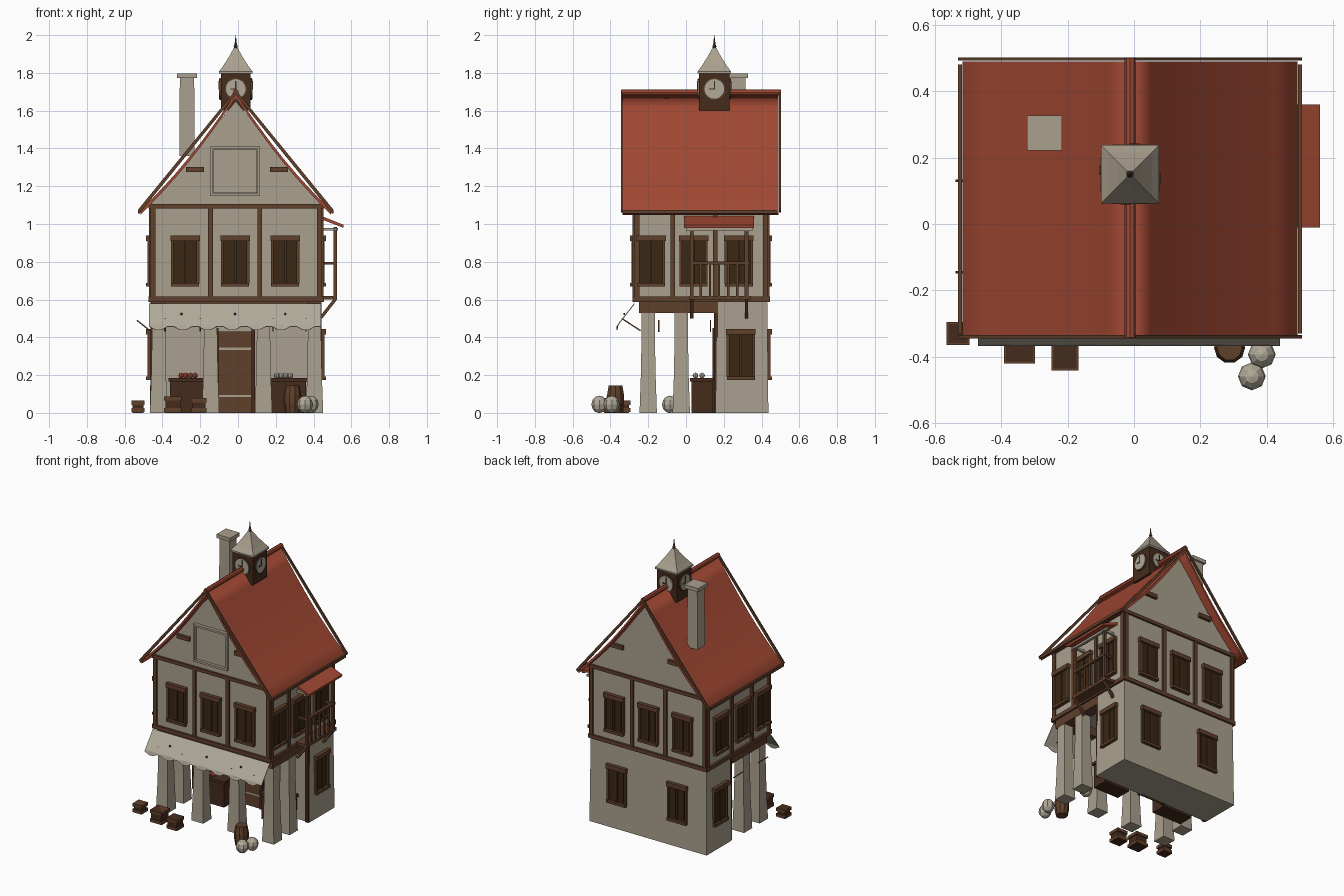
import bpy, bmesh, math
from mathutils import Vector, Matrix

if "Cube" in bpy.data.objects:
    bpy.data.objects.remove(bpy.data.objects["Cube"])

CX = -0.012  # centre line of the house


def material(name, col):
    m = bpy.data.materials.new(name)
    m.diffuse_color = (*col, 1)
    m.use_nodes = True
    m.node_tree.nodes["Principled BSDF"].inputs["Base Color"].default_value = m.diffuse_color
    return m


PLASTER = material("plaster", (0.40, 0.35, 0.27))
RED = material("red_tile", (0.36, 0.065, 0.033))
WOOD = material("wood", (0.115, 0.050, 0.024))
DARK = material("dark_wood", (0.060, 0.024, 0.012))
PANE = material("dark_pane", (0.042, 0.020, 0.006))
CLOTH = material("cloth", (0.44, 0.40, 0.32))


def finish(name, bm, mat, M=None, smooth=False):
    bmesh.ops.recalc_face_normals(bm, faces=bm.faces)
    me = bpy.data.meshes.new(name)
    bm.to_mesh(me)
    bm.free()
    if M is not None:
        me.transform(M)
    me.materials.append(mat)
    if smooth:
        me.polygons.foreach_set("use_smooth", [True] * len(me.polygons))
    ob = bpy.data.objects.new(name, me)
    bpy.context.collection.objects.link(ob)
    return ob


def loft(name, rings, mat, M=None, smooth=False):
    """Join equal-length rings of points and cap both ends."""
    bm = bmesh.new()
    vs = [[bm.verts.new(p) for p in r] for r in rings]
    n = len(rings[0])
    for a, b in zip(vs, vs[1:]):
        for i in range(n):
            bm.faces.new((a[i], a[(i + 1) % n], b[(i + 1) % n], b[i]))
    bm.faces.new(vs[0])
    bm.faces.new(vs[-1])
    return finish(name, bm, mat, M, smooth)


def rect(x0, x1, y0, y1, z):
    return [(x0, y0, z), (x1, y0, z), (x1, y1, z), (x0, y1, z)]


def box(name, x0, x1, y0, y1, z0, z1, mat, M=None, flare=0):
    f = flare
    return loft(name, [rect(x0 - f, x1 + f, y0 - f, y1 + f, z0), rect(x0, x1, y0, y1, z1)], mat, M)


def extrude_y(name, pts, y0, y1, mat, smooth=False):
    return loft(name, [[(x, y, z) for x, z in pts] for y in (y0, y1)], mat, None, smooth)


def turned(name, prof, n, mat, at=(0, 0, 0), rot=0, M=None, smooth=False):
    rings = [[(r * math.cos(rot + 2 * math.pi * i / n), r * math.sin(rot + 2 * math.pi * i / n), z)
              for i in range(n)] for r, z in prof]
    T = Matrix.Translation(at)
    return loft(name, rings, mat, M @ T if M else T, smooth)


def rod(name, a, b, r, mat, n=4):
    a, b = Vector(a), Vector(b)
    q = (b - a).to_track_quat('Z', 'Y').to_matrix().to_4x4()
    return turned(name, [(r, 0), (r, (b - a).length)], n, mat, rot=math.pi / 4,
                  M=Matrix.Translation(a) @ q)


def ball(name, at, r, mat, sz=1.0):
    bm = bmesh.new()
    bmesh.ops.create_uvsphere(bm, u_segments=8, v_segments=6, radius=r)
    return finish(name, bm, mat, Matrix.Translation(at) @ Matrix.Diagonal((1, 1, sz, 1)))


def side(x, y, deg):
    """Wall frame: local x runs along the wall, local -y points outward."""
    return Matrix.Translation((x, y, 0)) @ Matrix.Rotation(math.radians(deg), 4, 'Z')


def window(M, u, z):
    W = M @ Matrix.Translation((u, 0, z))
    box("window_pane", -0.062, 0.062, -0.008, 0.005, -0.12, 0.11, PANE, W)
    box("window_header", -0.078, 0.078, -0.026, 0, 0.105, 0.135, WOOD, W)
    box("window_sill", -0.074, 0.074, -0.026, 0, -0.135, -0.117, WOOD, W)
    for s in (-1, 1):
        box("window_jamb", s * 0.068 - 0.007, s * 0.068 + 0.007, -0.018, 0, -0.12, 0.11, WOOD, W)
        box("window_shutter", s * 0.032 - 0.022, s * 0.032 + 0.022, -0.013, 0, -0.11, 0.1, PANE, W)
    box("window_mullion", -0.006, 0.006, -0.017, 0, -0.12, 0.11, DARK, W)


# Walls
box("ground_floor", -0.46, 0.44, 0.165, 0.43, 0, 0.6, PLASTER, flare=0.006)
box("upper_floor", -0.46, 0.44, -0.27, 0.43, 0.59, 1.1, PLASTER)
extrude_y("gable", [(-0.46, 1.09), (0.44, 1.09), (0.44, 1.105), (CX, 1.65), (-0.46, 1.105)],
          -0.27, 0.43, PLASTER)

# Timber framing and windows on the four sides
FRONT, BACK = side(0, -0.27, 0), side(0, 0.43, 180)
RIGHT, LEFT = side(0.44, 0, 90), side(-0.46, 0, -90)
XP, XW = (-0.45, -0.145, 0.115, 0.43), (-0.28, -0.015, 0.25)
YP, YW = (-0.26, -0.07, 0.155, 0.42), (-0.185, 0.04, 0.28)
for M, s, posts, wins, lo, hi in ((FRONT, 1, XP, XW, -0.47, 0.45), (BACK, -1, XP, XW, -0.47, 0.45),
                                  (RIGHT, 1, YP, YW, -0.28, 0.44), (LEFT, -1, YP, YW, -0.28, 0.44)):
    a, b = sorted((s * lo, s * hi))
    box("lower_beam", a, b, -0.014, 0.01, 0.588, 0.615, WOOD, M)
    box("upper_beam", a, b, -0.014, 0.01, 1.083, 1.106, WOOD, M)
    for p in posts:
        box("timber_post", s * p - 0.013, s * p + 0.013, -0.012, 0.01, 0.61, 1.09, WOOD, M)
    for w in wins:
        window(M, s * w, 0.805)
window(RIGHT, 0.29, 0.31)
window(LEFT, -0.29, 0.31)
for x in (-0.24, 0.23):
    window(BACK, -x, 0.31)
for M in (FRONT, BACK):
    for x in (-0.228, 0.218):
        box("gable_peg", x - 0.048, x + 0.048, -0.02, 0, 1.275, 1.303, WOOD, M)

# Attic hatch
box("hatch_panel", -0.13, 0.10, -0.008, 0, 1.165, 1.395, PLASTER, FRONT)
for x in (-0.14, 0.11):
    box("hatch_side", x - 0.007, x + 0.007, -0.022, 0, 1.148, 1.41, PLASTER, FRONT)
for z in (1.155, 1.403):
    box("hatch_rail", -0.14, 0.11, -0.022, 0, z - 0.007, z + 0.007, PLASTER, FRONT)

# Roof: two sagging slopes, ridge, barge boards, eave boards
for s in (-1, 1):
    top = []
    for i in range(9):
        t = i / 8
        top.append((CX + s * 0.505 * t, 1.69 - 0.62 * t - 0.034 * math.sin(math.pi * t)))
    under = [(x, z - 0.022) for x, z in reversed(top)]
    slope = extrude_y("roof_slope", top + under, -0.335, 0.49, RED)
    for p in slope.data.polygons:
        p.use_smooth = abs(p.normal.y) < 0.5
    eave = CX + s * 0.512
    for y in (-0.345, 0.492):
        extrude_y("barge_board", [(CX, 1.71), (eave + s * 0.006, 1.075), (eave - s * 0.006, 1.06), (CX, 1.685)],
                  y, y + 0.01, WOOD)
    box("eave_board", eave - 0.006, eave + 0.006, -0.33, 0.48, 1.055, 1.075, WOOD)
rod("ridge_cap", (CX, -0.342, 1.697), (CX, 0.5, 1.697), 0.016, RED, 8)

# Chimney
box("chimney", -0.308, -0.232, 0.235, 0.315, 1.36, 1.775, PLASTER, flare=0.003)
box("chimney_cap", -0.323, -0.217, 0.222, 0.327, 1.772, 1.798, PLASTER)

# Clock tower
TY = 0.15
box("tower", CX - 0.078, CX + 0.078, TY - 0.08, TY + 0.08, 1.6, 1.8, DARK)
for k in range(4):
    M = Matrix.Translation((CX, TY, 1.715)) @ Matrix.Rotation(k * math.pi / 2, 4, 'Z')
    F = M @ Matrix.Translation((0, -0.079, 0)) @ Matrix.Rotation(math.pi / 2, 4, 'X')
    turned("clock_rim", [(0.058, 0), (0.058, 0.006)], 20, WOOD, M=F)
    turned("clock_face", [(0.052, 0), (0.052, 0.010)], 20, CLOTH, M=F)
    box("minute_hand", -0.003, 0.003, -0.092, -0.088, -0.004, 0.042, DARK, M)
    box("hour_hand", -0.028, 0.003, -0.092, -0.088, -0.004, 0.003, DARK, M)
R2 = math.sqrt(2)
turned("tower_roof", [(h * R2, z) for h, z in ((0.088, 1.797), (0.088, 1.808), (0.066, 1.838),
                                               (0.036, 1.885), (0.010, 1.932))],
       4, PLASTER, (CX, TY, 0), math.pi / 4)
turned("spire", [(0.006, 1.925), (0.011, 1.94), (0.006, 1.952), (0.001, 2.0)], 8, WOOD, (CX, TY, 0))

# Pillars and floor beams
for x in (-0.42, -0.145, 0.135, 0.405):
    ys = (-0.2, -0.025) if abs(x) > 0.3 else (-0.2,)
    for y in ys:
        loft("pillar", [rect(x - w, x + w, y - w, y + w, z)
                        for w, z in ((0.046, 0), (0.039, 0.2), (0.035, 0.42), (0.035, 0.59))], PLASTER)
for x in (-0.42, 0.405):
    box("side_beam", x - 0.037, x + 0.037, -0.25, 0.17, 0.53, 0.588, WOOD)
box("front_beam", -0.45, 0.43, -0.238, -0.165, 0.53, 0.588, WOOD)

# Front awning with ragged hem, pins and stays
bm = bmesh.new()
cols = []
for i in range(29):
    x = -0.47 + 0.91 * i / 28
    hem = 0.44 if i % 4 in (1, 2) else 0.458
    cols.append([bm.verts.new(p) for p in ((x, -0.275, 0.58), (x, -0.362, 0.468), (x, -0.368, hem))])
for a, b in zip(cols, cols[1:]):
    for j in (0, 1):
        bm.faces.new((a[j], a[j + 1], b[j + 1], b[j]))
awning = finish("awning", bm, CLOTH)
awning.modifiers.new("thickness", 'SOLIDIFY').thickness = 0.005
for x in (-0.3, -0.015, 0.25):
    box("awning_pin", x - 0.005, x + 0.005, -0.33, -0.322, 0.518, 0.528, DARK)
for x in (-0.385, -0.2, 0.185, 0.36):
    rod("awning_stay", (x, -0.34, 0.5), (x, -0.24, 0.435), 0.005, WOOD)
for y in (-0.145, 0.13):
    rod("side_stay", (-0.535, y, 0.49), (-0.46, y, 0.43), 0.005, WOOD)

# Balcony
box("balcony_floor", 0.44, 0.525, 0.015, 0.345, 0.6, 0.62, WOOD)
extrude_y("balcony_roof", [(0.44, 1.025), (0.44, 1.043), (0.56, 0.995), (0.558, 0.98)], -0.01, 0.36, RED)
box("balcony_header", 0.508, 0.525, 0.0, 0.355, 0.965, 0.98, PLASTER)
for y in (0.03, 0.32):
    box("balcony_post", 0.506, 0.524, y - 0.01, y + 0.01, 0.62, 0.985, WOOD)
    box("balcony_tie", 0.44, 0.53, y - 0.008, y + 0.008, 0.965, 0.98, PLASTER)
    box("balcony_side_rail", 0.44, 0.52, y - 0.008, y + 0.008, 0.785, 0.8, WOOD)
    rod("balcony_brace", (0.518, y, 0.605), (0.44, y, 0.505), 0.012, WOOD)
box("balcony_rail", 0.505, 0.525, 0.02, 0.335, 0.785, 0.802, WOOD)
for i in range(5):
    y = 0.078 + 0.0485 * i
    box("baluster", 0.51, 0.52, y - 0.006, y + 0.006, 0.62, 0.79, WOOD)

# Door and corner timbers of the recessed front
box("door", -0.108, 0.076, 0.148, 0.17, 0, 0.43, WOOD)
for x in (-0.112, 0.08):
    box("door_jamb", x - 0.009, x + 0.009, 0.14, 0.17, 0, 0.45, DARK)
for z in (0.09, 0.34):
    box("door_strap", -0.1, 0.068, 0.144, 0.15, z - 0.006, z + 0.006, PLASTER)
for x in (-0.45, 0.43):
    box("corner_post", x - 0.012, x + 0.012, 0.148, 0.17, 0, 0.59, DARK)

# Market stalls with goods
for x0, x1, mat in ((-0.36, -0.13, RED), (0.16, 0.36, CLOTH)):
    box("stall", x0, x1, 0.03, 0.14, 0, 0.165, DARK)
    box("stall_top", x0 - 0.008, x1 + 0.008, 0.022, 0.146, 0.165, 0.185, DARK)
    for i in range(4):
        for y in (0.05, 0.085):
            ball("produce", ((x0 + x1) / 2 - 0.055 + 0.024 * i, y, 0.198), 0.015, mat)

# Crates
for x, y, w, h in ((-0.53, -0.33, 0.035, 0.065), (-0.345, -0.375, 0.046, 0.088), (-0.208, -0.4, 0.041, 0.078)):
    box("crate", x - w + 0.006, x + w - 0.006, y - w + 0.006, y + w - 0.006, 0, h, DARK)
    for z in (0.004, h - 0.022):
        box("crate_band", x - w, x + w, y - w, y + w, z, z + 0.022, WOOD)

# Barrel and sacks
turned("barrel", [(0.038, 0), (0.047, 0.05), (0.047, 0.095), (0.038, 0.145)], 10, WOOD, (0.288, -0.373, 0))
for x, y in ((0.385, -0.393), (0.355, -0.459), (0.33, -0.085)):
    ball("sack", (x, y, 0.045), 0.042, CLOTH, 1.1)
